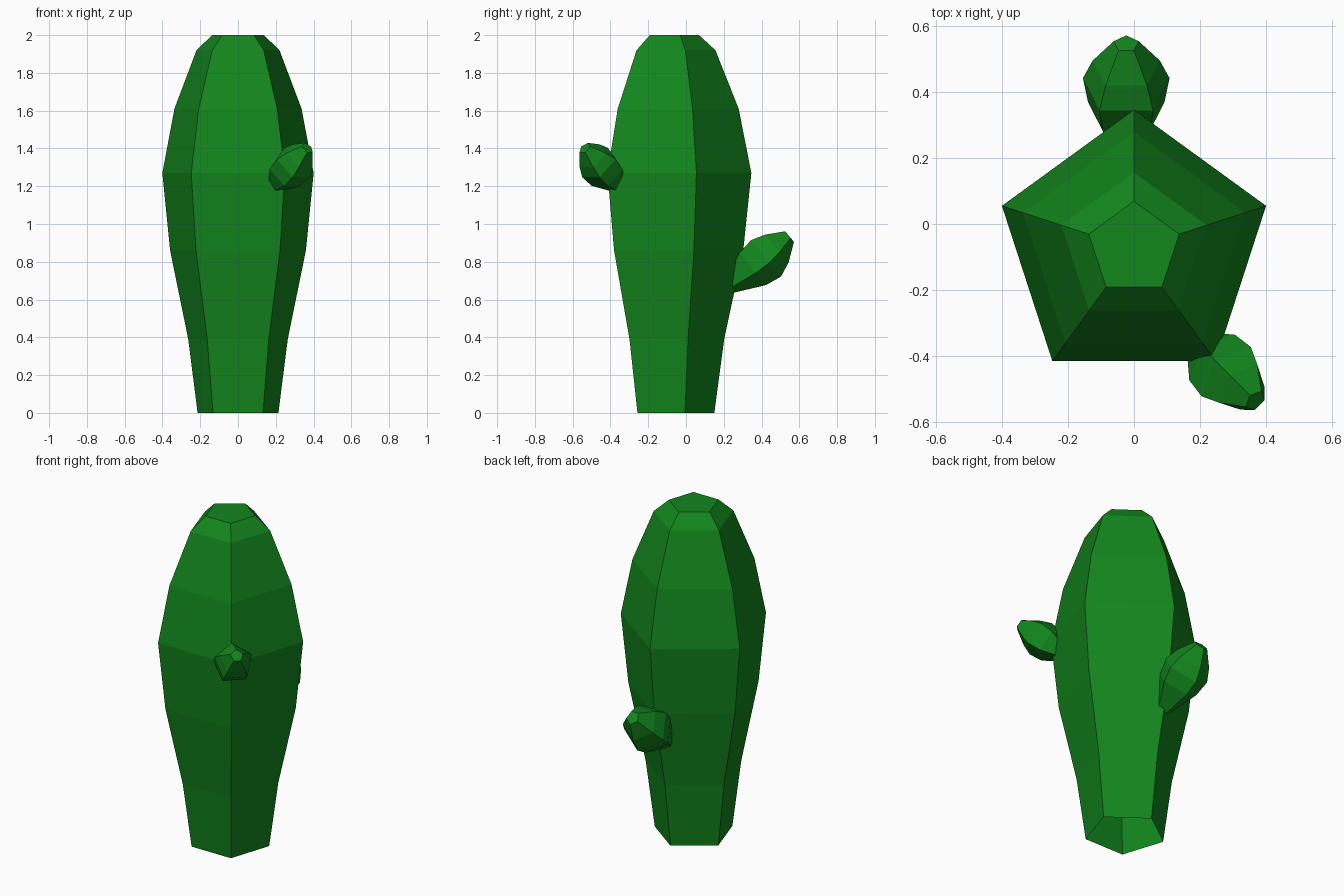
import bpy
from math import sin, cos, tau
from mathutils import Vector

if "Cube" in bpy.data.objects:
    bpy.data.objects.remove(bpy.data.objects["Cube"])

SIDES = 5

green = bpy.data.materials.new("cactus_green")
green.diffuse_color = (0.006, 0.24, 0.012, 1)
green.use_nodes = True
green.node_tree.nodes["Principled BSDF"].inputs["Base Color"].default_value = green.diffuse_color


def pentagon_loft(name, origin, axis, corner, rings):
    """Five-sided shell along an axis; rings are (distance, radius), open start, capped end."""
    origin, axis = Vector(origin), Vector(axis).normalized()
    corner = Vector(corner)
    corner = (corner - axis * corner.dot(axis)).normalized()
    side = axis.cross(corner)
    verts, faces = [], []
    for t, r in rings:
        for k in range(SIDES):
            a = tau * k / SIDES
            verts.append(origin + axis * t + (corner * cos(a) + side * sin(a)) * r)
    for i in range(len(rings) - 1):
        for k in range(SIDES):
            n = (k + 1) % SIDES
            a, b = i * SIDES, (i + 1) * SIDES
            faces.append((a + k, a + n, b + n, b + k))
    last = (len(rings) - 1) * SIDES
    faces.append(tuple(range(last, last + SIDES)))
    mesh = bpy.data.meshes.new(name)
    mesh.from_pydata(verts, [], faces)
    mesh.materials.append(green)
    obj = bpy.data.objects.new(name, mesh)
    bpy.context.collection.objects.link(obj)
    return obj


# Trunk: a corner faces the back, open underneath
pentagon_loft("trunk", (0, -0.075, 0), (0, 0, 1), (0, 1, 0),
              [(0, 0.225), (0.39, 0.277), (0.86, 0.378), (1.27, 0.421),
               (1.61, 0.354), (1.92, 0.231), (2.0, 0.144)])

# Back arm: corner pointing down
pentagon_loft("back_arm", (-0.0235, 0.415, 0.828), (0, 0.77, 0.636), (0, 0, -1),
              [(-0.25, 0.043), (-0.09, 0.122), (0, 0.138), (0.077, 0.107), (0.17, 0.04)])

# Front right arm: smaller, corner pointing up
pentagon_loft("front_arm", (0.295, -0.463, 1.317), (0.546, -0.546, 0.636), (0, 0, 1),
              [(-0.195, 0.036), (-0.08, 0.103), (0, 0.111), (0.06, 0.086), (0.133, 0.036)])
